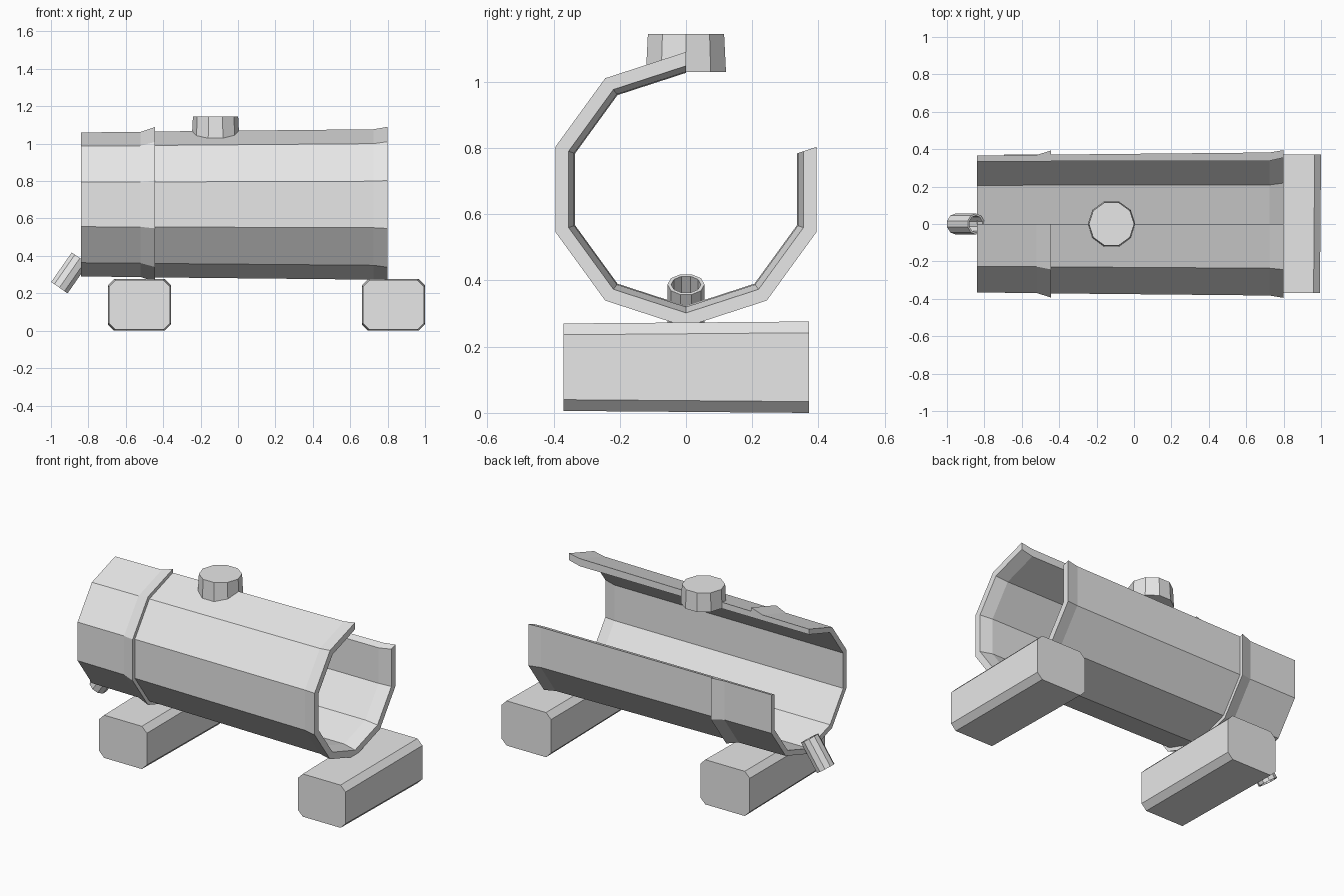
import bpy, bmesh, math
from mathutils import Matrix, Vector

cube = bpy.data.objects.get("Cube")
if cube:
    bpy.data.objects.remove(cube, do_unlink=True)

grey = bpy.data.materials.new("plain grey")
grey.use_nodes = True
GREY = (0.8, 0.8, 0.8, 1)
grey.diffuse_color = GREY
grey.node_tree.nodes["Principled BSDF"].inputs["Base Color"].default_value = GREY


def finish(name, bm, matrix=Matrix()):
    bmesh.ops.recalc_face_normals(bm, faces=bm.faces)
    mesh = bpy.data.meshes.new(name)
    bm.to_mesh(mesh)
    bm.free()
    mesh.materials.append(grey)
    obj = bpy.data.objects.new(name, mesh)
    obj.matrix_world = matrix
    bpy.context.collection.objects.link(obj)
    return obj


def skin(name, rings, closed=False, matrix=Matrix()):
    """Bridge matching rings of points, closing the sweep or capping its ends."""
    bm = bmesh.new()
    loops = [[bm.verts.new(p) for p in ring] for ring in rings]
    n = len(loops[0])
    pairs = list(zip(loops, loops[1:]))
    if closed:
        pairs.append((loops[-1], loops[0]))
    else:
        bm.faces.new(loops[0])
        bm.faces.new(loops[-1])
    for a, b in pairs:
        for i in range(n):
            j = (i + 1) % n
            bm.faces.new((a[i], a[j], b[j], b[i]))
    return finish(name, bm, matrix)


def circle(r, z, sides=10):
    return [(r * math.cos(math.tau * i / sides), r * math.sin(math.tau * i / sides), z)
            for i in range(sides)]


# Barrel wall section (x, radius), swept around eight of ten sides
AXIS_Z = 0.675
wall = [(-0.84, 0.385), (-0.52, 0.388), (-0.445, 0.413), (-0.445, 0.39),
        (0.725, 0.402), (0.8, 0.415), (0.8, 0.373), (0.725, 0.355), (-0.84, 0.352)]
rings = []
for k in range(9):
    a = math.tau * k / 10
    rings.append([(x, -r * math.sin(a), AXIS_Z + r * math.cos(a)) for x, r in wall])
skin("barrel_shell", rings)

# Filler cap on top
skin("filler_cap", [circle(0.127, 1.03), circle(0.121, 1.145)],
     matrix=Matrix.Translation((-0.12, 0, 0)))

# Hollow drain spout, tilted down at the right end
low, high = Vector((-0.955, 0, 0.23)), Vector((-0.845, 0, 0.388))
axis = high - low
tilt = Matrix.Translation(low) @ axis.to_track_quat('Z', 'Y').to_matrix().to_4x4()
length = axis.length
skin("drain_spout", [circle(0.056, 0), circle(0.056, length),
                     circle(0.045, length), circle(0.045, 0)], closed=True, matrix=tilt)


# Chamfered support beams, very slightly thicker at the back
def beam_ring(cx, y, grow):
    w, h, c = 0.165 + grow, 0.134 + grow, 0.034
    corners = [(w, h - c), (w - c, h), (c - w, h), (-w, h - c),
               (-w, c - h), (c - w, -h), (w - c, -h), (w, c - h)]
    return [(cx + x, y, 0.138 + z) for x, z in corners]


for name, cx in (("right_beam", -0.527), ("left_beam", 0.831)):
    skin(name, [beam_ring(cx, -0.37, -0.002), beam_ring(cx, 0.372, 0.004)])
